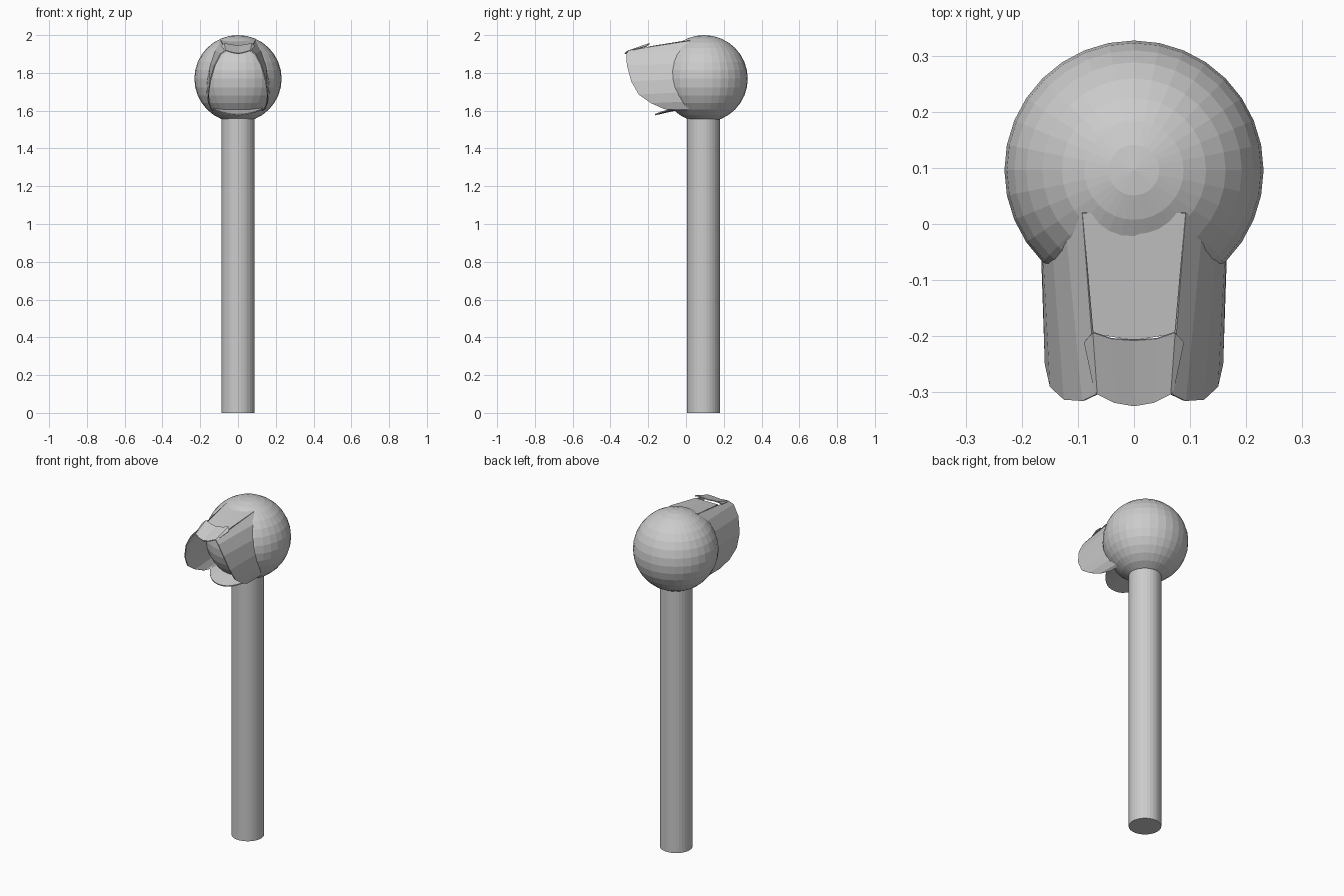
import bpy, bmesh, math
from mathutils import Matrix

cube = bpy.data.objects.get("Cube")
if cube:
    bpy.data.objects.remove(cube)

grey = bpy.data.materials.new("plain_grey")
grey.use_nodes = True
grey.diffuse_color = (0.6, 0.6, 0.6, 1)
grey.node_tree.nodes["Principled BSDF"].inputs["Base Color"].default_value = grey.diffuse_color


def make(name, bm):
    bmesh.ops.recalc_face_normals(bm, faces=bm.faces)
    mesh = bpy.data.meshes.new(name)
    bm.to_mesh(mesh)
    bm.free()
    mesh.materials.append(grey)
    obj = bpy.data.objects.new(name, mesh)
    bpy.context.collection.objects.link(obj)
    return obj


def loft(name, rows, thickness, offset=0):
    """Skin neighbouring rows of points and give the sheet a thickness."""
    bm = bmesh.new()
    grid = [[bm.verts.new(p) for p in row] for row in rows]
    for a, b in zip(grid, grid[1:]):
        for i in range(len(a) - 1):
            bm.faces.new((a[i], a[i + 1], b[i + 1], b[i]))
    obj = make(name, bm)
    mod = obj.modifiers.new("thickness", "SOLIDIFY")
    mod.thickness = thickness
    mod.offset = offset
    return obj


def mirrored(half):
    """Complete a left half row, listed from the centre outwards."""
    return [(-x, y, z) for x, y, z in reversed(half[1:])] + half


# Pole
bm = bmesh.new()
bmesh.ops.create_cone(bm, cap_ends=True, segments=32, radius1=0.088, radius2=0.088,
                      depth=1.6, matrix=Matrix.Translation((0, 0.092, 0.8)))
make("pole", bm)

# Round head
bm = bmesh.new()
bmesh.ops.create_uvsphere(bm, u_segments=32, v_segments=16, radius=0.231,
                          matrix=Matrix.Translation((0, 0.096, 1.769)))
make("head", bm)

# Side blades: (back x, back z) joined to the curved front rim (x, y, z)
back = [(.09, 1.968), (.122, 1.92), (.148, 1.85), (.163, 1.77),
        (.165, 1.70), (.157, 1.65), (.142, 1.61), (.128, 1.60)]
rim = [(.065, -.303, 1.918), (.09, -.315, 1.90), (.122, -.313, 1.84), (.147, -.29, 1.755),
       (.156, -.25, 1.685), (.154, -.185, 1.64), (.141, -.116, 1.61), (.128, -.04, 1.60)]
for side, label in ((1, "left"), (-1, "right")):
    loft(label + "_blade", [[(side * x, 0.02, z) for x, z in back],
                            [(side * x, y, z) for x, y, z in rim]], 0.006)

# Flat roof of the hood
loft("hood_roof", [mirrored([(0, .02, 1.972), (.092, .02, 1.969)]),
                   mirrored([(0, -.207, 1.93), (.073, -.195, 1.938)])], 0.005)

# Raised peak at the front, sagging along its middle
loft("hood_peak", [mirrored([(0, -.207, 1.943), (.04, -.204, 1.949), (.073, -.193, 1.955), (.088, -.21, 1.94)]),
                   mirrored([(0, -.324, 1.902), (.035, -.318, 1.908), (.065, -.303, 1.918), (.068, -.304, 1.915)])], 0.005)

# Curved lip below the opening
steps = [i / 6 for i in range(7)]
front = [(.13 * t, -.164 + .085 * t ** 2.5, 1.578 + .03 * t * t) for t in steps]
rear = [(.13 * t, -.03 + .04 * t, 1.612) for t in steps]
loft("lower_lip", [mirrored(rear), mirrored(front)], 0.006)
